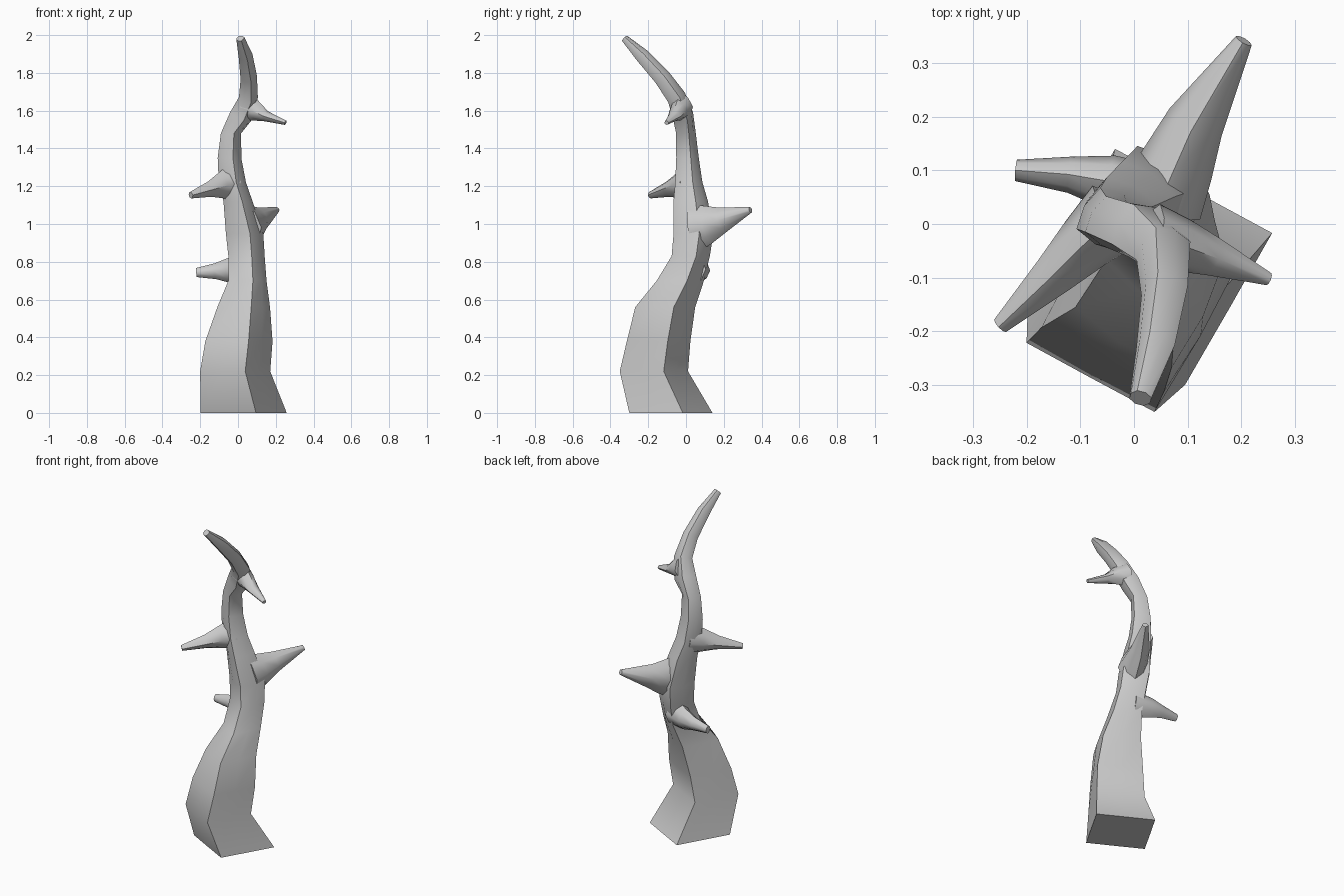
import bpy, bmesh, math
from mathutils import Vector


def loft(name, rings, ref, twist=0.0, flat_count=0):
    """Closed tube through rings of (x, y, z, radius_u, radius_v, edge_bulge)."""
    bm = bmesh.new()
    pts = [Vector(r[:3]) for r in rings]
    loops = []
    for i, (x, y, z, ru, rv, bulge) in enumerate(rings):
        if i < flat_count:
            t = Vector((0, 0, 1))
        else:
            t = (pts[min(i + 1, len(pts) - 1)] - pts[max(i - 1, 0)]).normalized()
        u = (ref - t * ref.dot(t)).normalized()
        v = t.cross(u)
        loop = []
        for k in range(8):
            a = twist + k * math.pi / 4
            m = bulge if k % 2 else 1.0
            loop.append(bm.verts.new(pts[i] + u * (ru * m * math.cos(a)) + v * (rv * m * math.sin(a))))
        loops.append(loop)
    for a, b in zip(loops, loops[1:]):
        for k in range(8):
            j = (k + 1) % 8
            bm.faces.new((a[k], a[j], b[j], b[k]))
    bm.faces.new(list(reversed(loops[0])))
    bm.faces.new(loops[-1])
    bmesh.ops.recalc_face_normals(bm, faces=bm.faces)
    me = bpy.data.meshes.new(name)
    bm.to_mesh(me)
    bm.free()
    ob = bpy.data.objects.new(name, me)
    bpy.context.collection.objects.link(ob)
    bpy.ops.object.select_all(action='DESELECT')
    ob.select_set(True)
    bpy.context.view_layer.objects.active = ob
    bpy.ops.object.shade_smooth_by_angle(angle=math.radians(50))
    return ob


# Trunk: square foot, rounding as it rises and bending forward at the top
S = 0.71
trunk = [
    (0.03, -0.08, 0.00, 0.237, 0.229, S),
    (-0.015, -0.17, 0.22, 0.193, 0.188, S),
    (0.005, -0.145, 0.38, 0.185, 0.175, 0.74),
    (0.03, -0.11, 0.56, 0.145, 0.165, 0.78),
    (0.05, -0.03, 0.70, 0.105, 0.13, 0.82),
    (0.045, 0.025, 0.83, 0.10, 0.105, 0.82),
    (0.035, 0.04, 0.95, 0.103, 0.11, 0.82),
    (0.0, 0.025, 1.12, 0.08, 0.095, 0.85),
    (-0.03, 0.015, 1.22, 0.075, 0.075, 0.85),
    (-0.045, 0.008, 1.35, 0.065, 0.062, 0.85),
    (-0.037, 0.0, 1.48, 0.056, 0.054, 0.85),
    (0.015, -0.015, 1.57, 0.065, 0.058, 0.88),
    (0.055, -0.05, 1.67, 0.053, 0.053, 0.88),
    (0.057, -0.125, 1.775, 0.045, 0.047, 0.88),
    (0.04, -0.23, 1.89, 0.038, 0.04, 0.88),
    (0.012, -0.325, 1.983, 0.022, 0.02, 0.95),
]
loft("trunk", trunk, Vector((1, 0, 0)), math.radians(16), 11)

# Broken branches: each flares at the trunk and narrows to a blunt tip
branches = {
    "low_left_branch": [
        (0.04, 0.04, 0.76, 0.07, 0.09, 0.9),
        (-0.05, 0.08, 0.755, 0.05, 0.065, 0.9),
        (-0.12, 0.092, 0.75, 0.034, 0.042, 0.9),
        (-0.22, 0.10, 0.743, 0.02, 0.024, 0.95)],
    "rear_branch": [
        (0.05, 0.04, 0.98, 0.08, 0.13, 0.9),
        (0.08, 0.11, 0.995, 0.07, 0.105, 0.9),
        (0.115, 0.19, 1.02, 0.055, 0.07, 0.9),
        (0.205, 0.342, 1.075, 0.017, 0.016, 0.95)],
    "front_left_branch": [
        (-0.03, 0.02, 1.22, 0.07, 0.10, 0.9),
        (-0.09, -0.035, 1.205, 0.055, 0.07, 0.9),
        (-0.15, -0.095, 1.185, 0.04, 0.042, 0.9),
        (-0.25, -0.19, 1.153, 0.016, 0.018, 0.95)],
    "high_right_branch": [
        (0.03, -0.02, 1.62, 0.06, 0.08, 0.9),
        (0.09, -0.04, 1.60, 0.05, 0.055, 0.9),
        (0.15, -0.062, 1.57, 0.036, 0.028, 0.9),
        (0.252, -0.103, 1.536, 0.012, 0.012, 0.95)],
}
for name, rings in branches.items():
    d = Vector(rings[-1][:3]) - Vector(rings[0][:3])
    loft(name, rings, Vector((-d.y, d.x, 0)))
